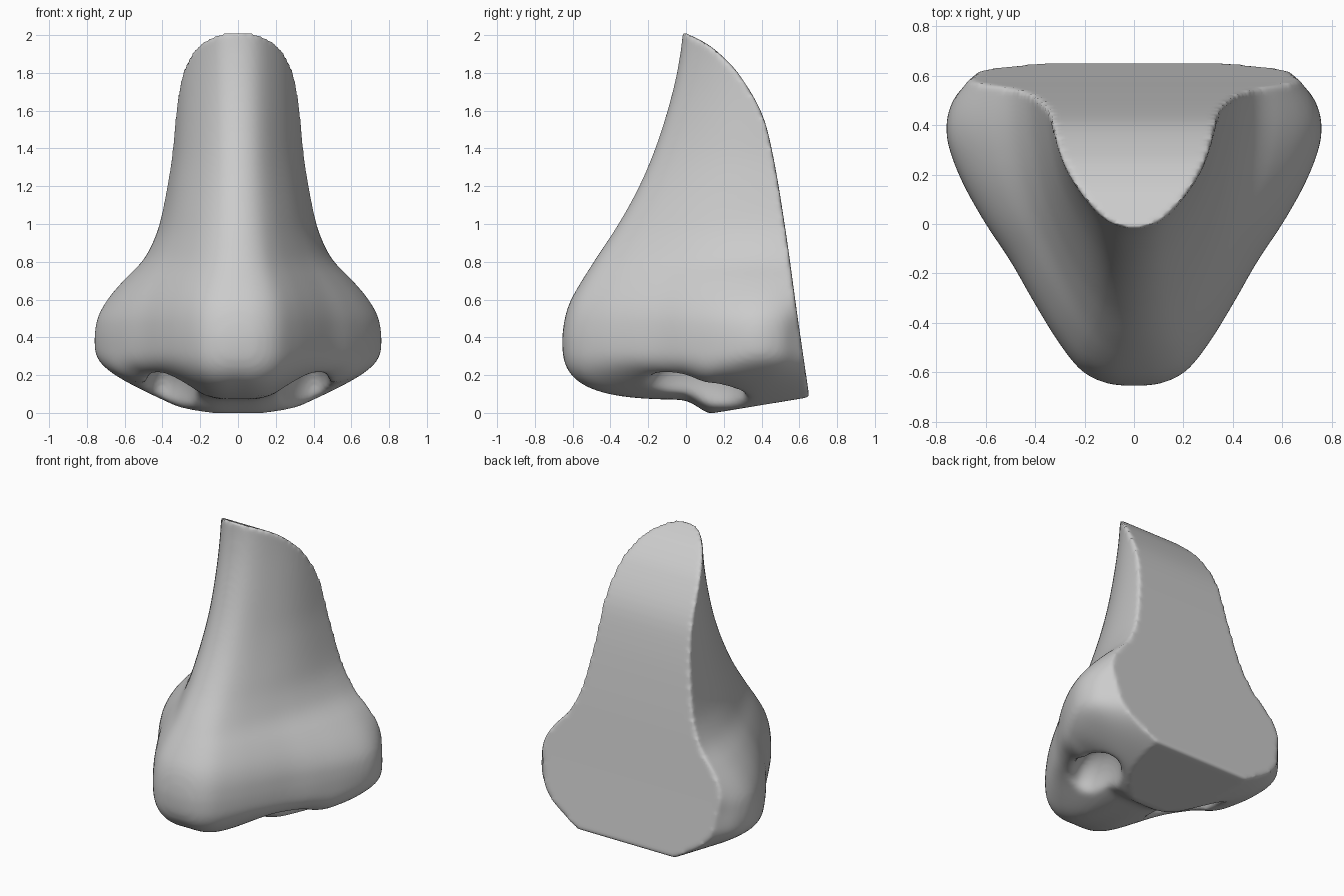
import bpy
import bmesh
import math
from mathutils import Matrix

cube = bpy.data.objects.get("Cube")
if cube:
    bpy.data.objects.remove(cube, do_unlink=True)


def smoothstep(a, b, x):
    t = min(1, max(0, (x - a) / (b - a)))
    return t * t * (3 - 2 * t)


def curve_at(keys, x):
    """Smooth Hermite interpolation through (position, value) keys."""
    last = len(keys) - 1
    x = min(max(x, keys[0][0]), keys[last][0])
    i = 0
    while i < last - 1 and x > keys[i + 1][0]:
        i += 1

    def slope(k):
        a, b = keys[max(k - 1, 0)], keys[min(k + 1, last)]
        return (b[1] - a[1]) / (b[0] - a[0])

    (xa, ya), (xb, yb) = keys[i], keys[i + 1]
    d = xb - xa
    t = (x - xa) / d
    h = t * t * (3 - 2 * t)
    return (ya + (yb - ya) * h + d * slope(i) * t * (1 - t) ** 2
            - d * slope(i + 1) * t * t * (1 - t))


def new_object(name, bm):
    bmesh.ops.recalc_face_normals(bm, faces=bm.faces)
    mesh = bpy.data.meshes.new(name)
    bm.to_mesh(mesh)
    bm.free()
    ob = bpy.data.objects.new(name, mesh)
    bpy.context.collection.objects.link(ob)
    return ob


def apply_modifier(ob, kind, **settings):
    mod = ob.modifiers.new(kind.title(), kind)
    for key, value in settings.items():
        setattr(mod, key, value)
    bpy.context.view_layer.objects.active = ob
    bpy.ops.object.modifier_apply(modifier=mod.name)


def subtract(ob, cutter):
    cutter.hide_render = True
    apply_modifier(ob, "BOOLEAN", operation="DIFFERENCE", solver="EXACT", object=cutter)
    bpy.data.objects.remove(cutter, do_unlink=True)


def soften(ob, voxel, iterations):
    apply_modifier(ob, "REMESH", mode="VOXEL", voxel_size=voxel)
    apply_modifier(ob, "SMOOTH", factor=.5, iterations=iterations)


# Ridge line and half width by height
RIDGE = [(.4, -.657), (.5, -.643), (.6, -.61), (.8, -.49), (1, -.36), (1.2, -.25),
         (1.4, -.165), (1.6, -.1), (1.8, -.05), (2, -.02), (2.2, -.01)]
WIDTH = [(.4, .76), (.5, .745), (.6, .69), (.7, .605), (.8, .505), (.9, .447),
         (1, .41), (1.2, .37), (1.4, .343), (1.8, .325), (2.2, .33)]
# Half cross-sections, as fractions of width and depth
BASE = [(0, 0), (.14, .01), (.28, .06), (.41, .18), (.535, .33), (.66, .49),
        (.8, .645), (.93, .82), (1, .98), (.97, 1.11), (.85, 1.215), (.5, 1.5)]
BRIDGE = [(0, 0), (.15, .015), (.3, .06), (.45, .15), (.6, .28), (.75, .44),
          (.87, .61), (.95, .79), (1, 1), (1.02, 1.2), (1.04, 1.5), (1.05, 1.9)]
STEPS = 44
LOW, HIGH = .4, 2.2


def profile(points, axis, t):
    return curve_at([(i, p[axis]) for i, p in enumerate(points)], t * (len(points) - 1))


def outline(z):
    mix = 1 - smoothstep(LOW, 1.1, z)
    front, width = curve_at(RIDGE, z), curve_at(WIDTH, z)
    widest = .42 - .04 * mix
    half = []
    for i in range(STEPS + 1):
        u, v = (profile(BRIDGE, k, i / STEPS) * (1 - mix) + profile(BASE, k, i / STEPS) * mix
                for k in (0, 1))
        half.append((u * width, front + (widest - front) * v))
    return half + [(-x, y) for x, y in reversed(half[1:])]


def underside(x, y):
    """Height of the underside: low columella, raised nostril rims."""
    x = abs(x)
    back = smoothstep(.05, .38, y)
    centre = .07 - .08 * smoothstep(-.02, .15, y)
    rim = .1 * smoothstep(.08, .42, x) + .06 * smoothstep(0, .2, y) * smoothstep(.3, .5, x)
    foot = .42 * max(0, x - .23)
    return centre + rim * (1 - back) + foot * back


# Body: rounded underside, then stacked sections up the bridge
bm = bmesh.new()
rings = []
base = outline(LOW)
mid = .1
for k in range(1, 25):
    s = math.sin(math.pi / 2 * k / 24)
    ring = []
    for x, y in base:
        power = 3.2 + 1.2 * min(1, abs(x) / .7)
        drop = max(0, 1 - s ** power) ** (1 / power)
        px, py = x * s, mid + (y - mid) * s
        ring.append(bm.verts.new((px, py, LOW - (LOW - underside(px, py)) * drop)))
    rings.append(ring)
for k in range(1, 46):
    z = LOW + (HIGH - LOW) * k / 45
    rings.append([bm.verts.new((x, y, z)) for x, y in outline(z)])
count = len(base)
for lower, upper in zip(rings, rings[1:]):
    for i in range(count):
        j = (i + 1) % count
        bm.faces.new((lower[i], lower[j], upper[j], upper[i]))
pole = bm.verts.new((0, mid, underside(0, mid)))
for i in range(count):
    bm.faces.new((pole, rings[0][(i + 1) % count], rings[0][i]))
bm.faces.new(rings[-1])
nose = new_object("nose", bm)

# Nostrils: slanted hollows on both sides
for side in (-1, 1):
    bm = bmesh.new()
    place = (Matrix.Translation((side * .355, .05, .1))
             @ Matrix.Rotation(math.radians(-14 * side), 4, "Z")
             @ Matrix.Diagonal((.125, .27, .22, 1)))
    bmesh.ops.create_uvsphere(bm, u_segments=32, v_segments=20, radius=1, matrix=place)
    subtract(nose, new_object("nostril_cutter", bm))

# Blend the rims into the skin
soften(nose, .018, 12)

# Flat back, curved at the top, and flat lower facet
BACK = [(.083, .653), (.5, .592), (1, .522), (1.4, .453), (1.6, .395), (1.8, .275),
        (1.9, .18), (1.96, .1), (2.01, 0)]
first, top = BACK[0][0], BACK[-1][0]
heights = [first + (top - first) * math.sin(math.pi / 2 * i / 40) for i in range(41)]
side_profile = [(-.3, -.5), (-.3, 0), (.15, 0)]
side_profile += [(curve_at(BACK, z), z) for z in heights]
side_profile += [(-.6, top), (-.6, 2.6), (1.5, 2.6), (1.5, -.5)]
bm = bmesh.new()
face = bm.faces.new([bm.verts.new((-1, y, z)) for y, z in side_profile])
swept = bmesh.ops.extrude_face_region(bm, geom=[face])
bmesh.ops.translate(bm, vec=(2, 0, 0),
                    verts=[g for g in swept["geom"] if isinstance(g, bmesh.types.BMVert)])
subtract(nose, new_object("back_cutter", bm))

# Slightly rounded cut edges
soften(nose, .015, 4)

bpy.ops.object.select_all(action="DESELECT")
nose.select_set(True)
bpy.context.view_layer.objects.active = nose
bpy.ops.object.shade_smooth_by_angle(angle=math.radians(60))
